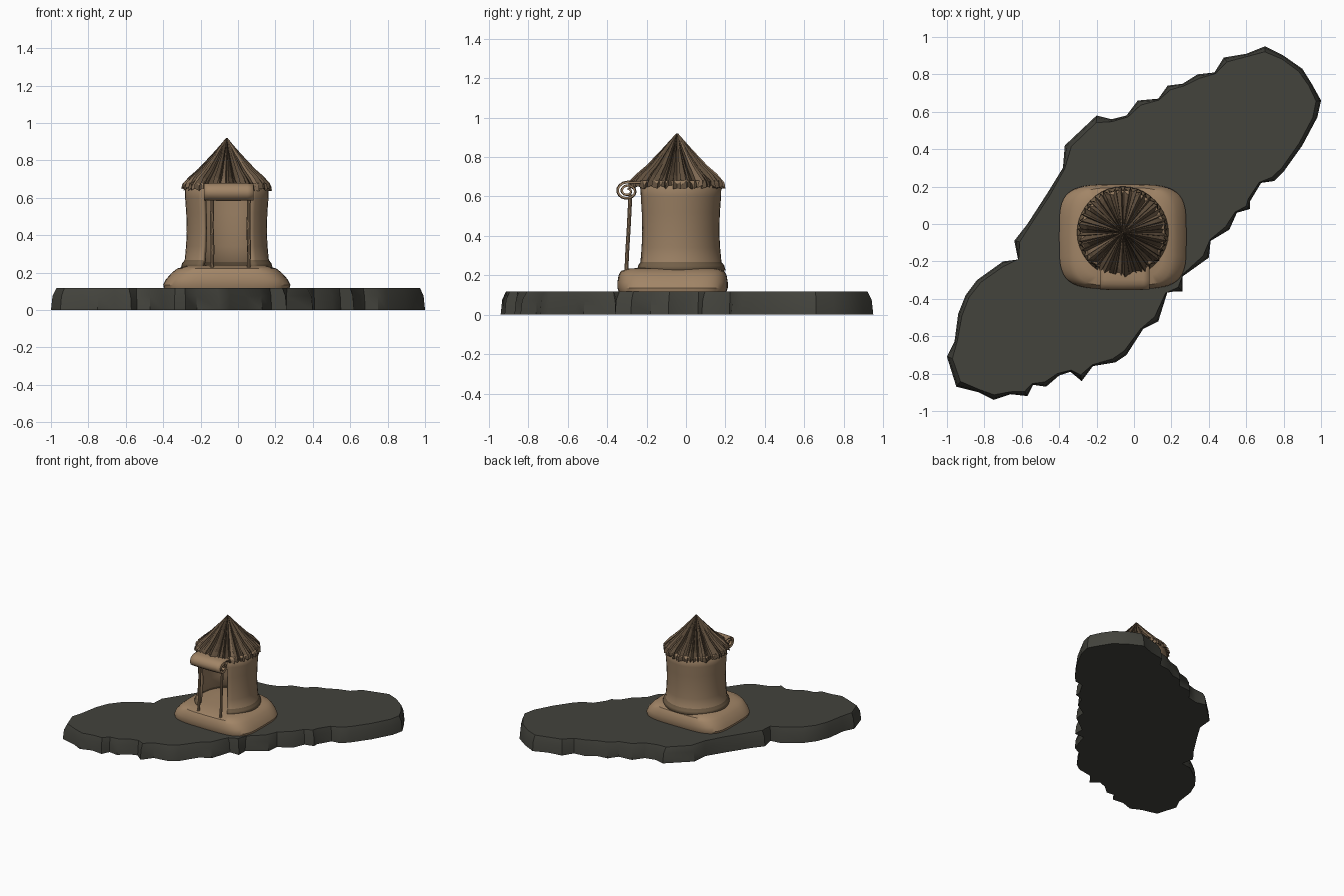
import bpy, bmesh, math, random
from mathutils import Vector

if "Cube" in bpy.data.objects:
    bpy.data.objects.remove(bpy.data.objects["Cube"])
random.seed(4)
CX, CY = -0.06, -0.045


def mat(name, rgb):
    m = bpy.data.materials.new(name)
    m.diffuse_color = (*rgb, 1)
    m.use_nodes = True
    m.node_tree.nodes["Principled BSDF"].inputs["Base Color"].default_value = m.diffuse_color
    return m


STONE = mat("dark_stone", (0.056, 0.056, 0.046))
CLAY = mat("tan_clay", (0.36, 0.235, 0.135))
WALL = mat("wall_clay", (0.31, 0.205, 0.12))
BAND = mat("dark_band", (0.17, 0.115, 0.065))
THATCH = mat("dark_thatch", (0.115, 0.077, 0.046))
STRAW = mat("light_straw", (0.21, 0.14, 0.085))


def make(name, verts, faces, mats, rule=None, smooth=35, thick=0, recalc=True):
    me = bpy.data.meshes.new(name)
    me.from_pydata(verts, [], faces)
    if recalc:
        bm = bmesh.new()
        bm.from_mesh(me)
        bmesh.ops.recalc_face_normals(bm, faces=bm.faces)
        bm.to_mesh(me)
        bm.free()
    for m in mats:
        me.materials.append(m)
    if rule:
        for p in me.polygons:
            p.material_index = rule(p)
    ob = bpy.data.objects.new(name, me)
    bpy.context.collection.objects.link(ob)
    if thick:
        s = ob.modifiers.new("thickness", "SOLIDIFY")
        s.thickness = thick
        s.offset = 0
    if smooth:
        bpy.ops.object.select_all(action="DESELECT")
        ob.select_set(True)
        bpy.context.view_layer.objects.active = ob
        bpy.ops.object.shade_smooth_by_angle(angle=math.radians(smooth))
    return ob


def loft(rings, closed=True, caps=True):
    n = len(rings[0])
    verts = [v for r in rings for v in r]
    faces = []
    for k in range(len(rings) - 1):
        for i in range(n if closed else n - 1):
            j = (i + 1) % n
            faces.append((k*n+i, k*n+j, (k+1)*n+j, (k+1)*n+i))
    if caps:
        faces.append(tuple(range(n))[::-1])
        faces.append(tuple(range((len(rings)-1)*n, len(rings)*n)))
    return verts, faces


# Rocky slab: ragged outline, softened towards the top edge
outline = [(.70, .95), (.80, .90), (.90, .83), (.95, .75), (1, .66), (.98, .57), (.90, .42),
    (.80, .28), (.75, .23), (.68, .22), (.62, .12), (.62, .08), (.55, .06), (.51, -.03),
    (.41, -.09), (.40, -.18), (.26, -.28), (.26, -.36), (.18, -.36), (.13, -.52), (.05, -.56),
    (-.04, -.70), (-.10, -.74), (-.22, -.76), (-.28, -.84), (-.34, -.79), (-.40, -.81),
    (-.47, -.87), (-.54, -.86), (-.57, -.92), (-.66, -.91), (-.75, -.94), (-.83, -.90),
    (-.95, -.87), (-1, -.71), (-.96, -.63), (-.94, -.48), (-.90, -.38), (-.84, -.30),
    (-.70, -.20), (-.62, -.19), (-.64, -.09), (-.57, 0), (-.46, .17), (-.38, .30), (-.37, .42),
    (-.20, .58), (-.12, .56), (-.04, .58), (.02, .66), (.13, .67), (.18, .74), (.26, .75),
    (.34, .80), (.43, .81), (.48, .89), (.60, .91)]


def soften(pts, inset, blend):
    out, n = [], len(pts)
    for i in range(n):
        a, b, c = (Vector(pts[(i+k) % n]) for k in (-1, 0, 1))
        t = (c - a).normalized()
        out.append(b.lerp((a + c) / 2, blend) + Vector((t.y, -t.x)) * inset)
    return out


mid = soften(outline, 0.006, 0.05)
top = soften(outline, 0.018, 0.25)
rings = [[(p[0], p[1], z) for p in r] for r, z in
         ((outline, 0), (mid, 0.075), (top, 0.118))]
make("rock_slab", *loft(rings), [STONE])


# Rounded square plinth
def squircle(hx, hy, z, n=48, e=0.48):
    r = []
    for i in range(n):
        a = math.tau * i / n
        c, s = math.cos(a), math.sin(a)
        r.append((CX + hx * math.copysign(abs(c)**e, c),
                  -0.068 + hy * math.copysign(abs(s)**e, s), z))
    return r


make("plinth", *loft([squircle(*p) for p in (
    (.335, .272, .112), (.34, .28, .135), (.325, .28, .165), (.293, .274, .2),
    (.265, .262, .222), (.22, .22, .234), (.12, .12, .240))]), [CLAY])

# Round tower wall, open at the front doorway, with a darker foot band
half = math.radians(34)
rings = []
for r, z in ((.242, .222), (.236, .245), (.222, .262), (.214, .34), (.210, .42),
             (.213, .52), (.219, .60), (.221, .68)):
    ring = []
    for i in range(33):
        a = -math.pi/2 + half + (math.tau - 2*half) * i / 32
        ring.append((CX + (r - .008) * math.cos(a), CY + (r - .008) * math.sin(a), z))
    rings.append(ring)
make("tower_wall", *loft(rings, closed=False, caps=False), [WALL, BAND],
     lambda p: 1 if p.center.z < 0.262 else 0, thick=0.024)

# Thatched cone roof: radial ridges with a ragged eave
profile = [(.004, .92), (.035, .875), (.078, .825), (.148, .748), (.195, .706),
           (.230, .672), (.234, .648), (.200, .664), (.004, .80)]
N = 104
amp = [(1 if i % 2 else -1) * random.uniform(.02, .06) for i in range(N)]
drop = [random.uniform(-.012, .010) for i in range(N)]
rings = []
for k, (r, z) in enumerate(profile):
    ring = []
    for i in range(N):
        a = math.tau * (i + .5 * math.sin(i * 2.3)) / N
        g = r * (1 + (amp[i] if k < 7 else 0))
        ring.append((CX + g * math.cos(a), CY + g * math.sin(a),
                     z + (drop[i] if k in (5, 6) else 0)
                     + (amp[i] * .15 if 0 < k < 5 else 0)))
    rings.append(ring)
light = [random.random() < 0.22 for i in range(N)]
make("thatched_roof", *loft(rings), [THATCH, STRAW],
     lambda p: 1 if p.index < 6 * N and light[p.index % N] else 0, smooth=0)

# Rolled awning: a spiral cloth strip hung from the eave
path = [(-.205, .672), (-.245, .674)]
for i in range(31):
    t = i / 30
    a = math.pi/2 + math.tau * 2 * t
    r = 1 - .78 * t
    path.append((-.297 + .058 * r * math.cos(a), .627 + .048 * r * math.sin(a)))
rings = []
for y, z in path:
    ring = []
    for i in range(9):
        u = i / 4 - 1
        f = 1 - .07 * u * u
        ring.append((-.05 + .132 * u, -.297 + (y + .297) * f, .627 + (z - .627) * f))
    rings.append(ring)
make("rolled_awning", *loft(rings, closed=False, caps=False), [CLAY], thick=0.010)


# Awning poles and the bar they carry
def rod(name, pts, r, m):
    rings = []
    d = (Vector(pts[-1]) - Vector(pts[0])).normalized()
    s = d.orthogonal().normalized()
    t = d.cross(s)
    for p in pts:
        rings.append([tuple(Vector(p) + r * (s * math.cos(math.tau*i/10) + t * math.sin(math.tau*i/10)))
                      for i in range(10)])
    make(name, *loft(rings), [m])


for side, x in (("left", -.14), ("right", .056)):
    rod(side + "_pole", [(x, -.303, .21), (x + .004, -.298, .32),
                         (x, -.29, .45), (x + .003, -.282, .61)], .010, WALL)
rod("awning_bar", [(-.165, -.285, .605), (.07, -.285, .605)], .009, BAND)
